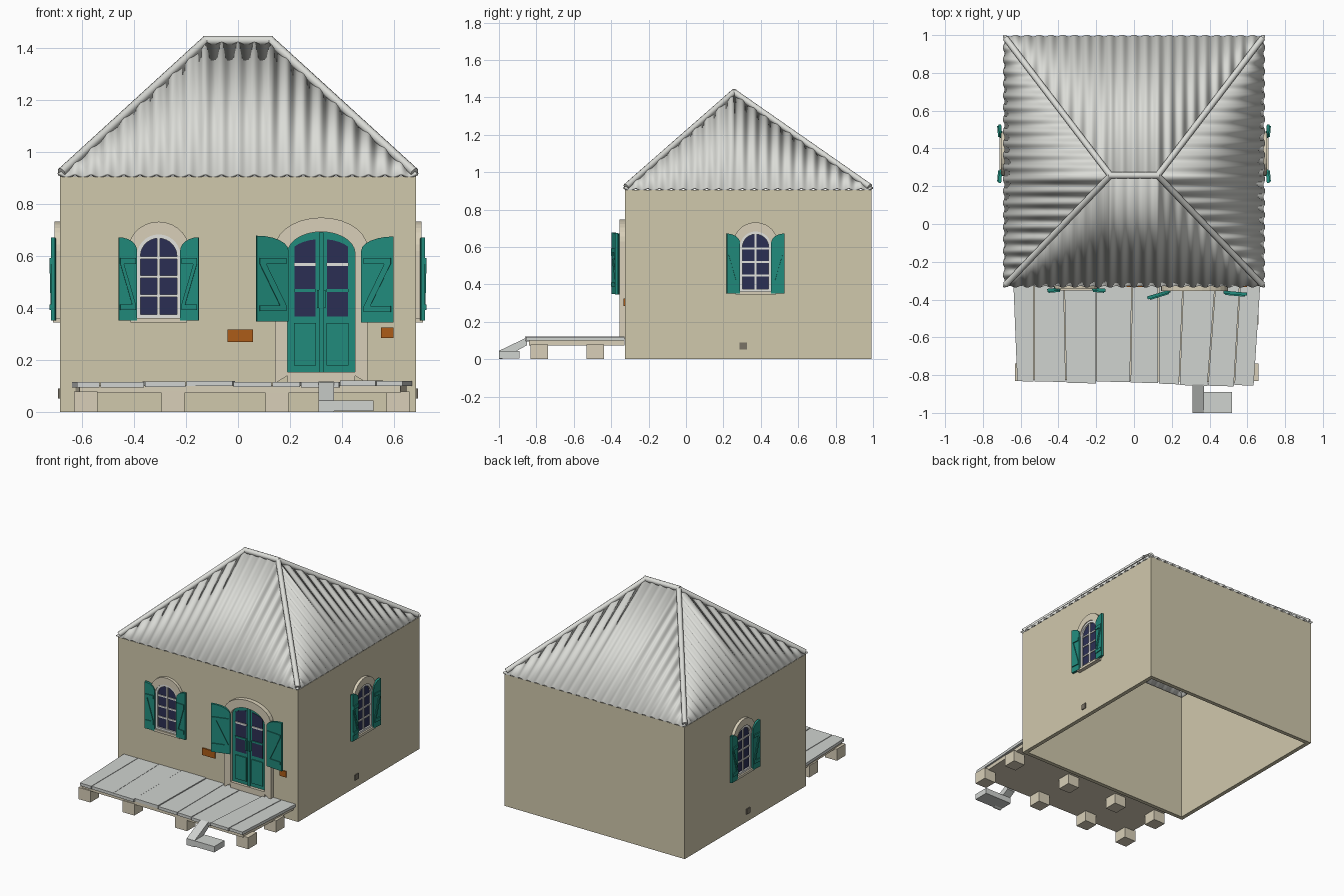
import bpy, bmesh, math, random
from mathutils import Matrix, Vector

if "Cube" in bpy.data.objects:
    bpy.data.objects.remove(bpy.data.objects["Cube"])

random.seed(4)


def material(name, r, g, b):
    m = bpy.data.materials.new(name)
    lin = [(c / 255 / 12.92 if c < 11 else ((c / 255 + 0.055) / 1.055) ** 2.4) for c in (r, g, b)]
    m.diffuse_color = (*lin, 1)
    m.use_nodes = True
    m.node_tree.nodes["Principled BSDF"].inputs["Base Color"].default_value = m.diffuse_color
    return m


PLASTER = material("plaster", 208, 200, 172)
STONE = material("trim_stone", 216, 207, 184)
ROOF = material("roof_metal", 219, 220, 215)
DECK = material("deck_grey", 208, 211, 208)
TEAL = material("teal_paint", 33, 139, 124)
GLASS = material("dark_glass", 43, 47, 84)
WHITE = material("white_paint", 226, 226, 222)
SIGN = material("orange_plaque", 172, 92, 24)
VENT = material("vent_grey", 120, 114, 102)


def finish(name, bm, mat):
    bmesh.ops.recalc_face_normals(bm, faces=bm.faces)
    me = bpy.data.meshes.new(name)
    bm.to_mesh(me)
    bm.free()
    me.materials.append(mat)
    ob = bpy.data.objects.new(name, me)
    bpy.context.collection.objects.link(ob)
    return ob


def smooth(ob, deg=40):
    bpy.ops.object.select_all(action='DESELECT')
    ob.select_set(True)
    bpy.context.view_layer.objects.active = ob
    bpy.ops.object.shade_smooth_by_angle(angle=math.radians(deg))


def prism(name, pts, w0, w1, mat, M=Matrix()):
    """Extrude a 2D outline from w0 to w1 in the local frame M."""
    bm = bmesh.new()
    lo = [bm.verts.new(M @ Vector((u, v, w0))) for u, v in pts]
    hi = [bm.verts.new(M @ Vector((u, v, w1))) for u, v in pts]
    bm.faces.new(lo)
    bm.faces.new(hi)
    for i in range(len(pts)):
        j = (i + 1) % len(pts)
        bm.faces.new((lo[i], lo[j], hi[j], hi[i]))
    return finish(name, bm, mat)


def rect(u0, u1, v0, v1):
    return [(u0, v0), (u1, v0), (u1, v1), (u0, v1)]


def arch(a, z0, zs, zt, n=14):
    curve = [(a * math.cos(math.pi * i / n), zs + (zt - zs) * math.sin(math.pi * i / n)) for i in range(n + 1)]
    return [(a, z0)] + curve + [(-a, z0)]


def rod(name, a, b, r, mat):
    a, b = Vector(a), Vector(b)
    d = b - a
    M = Matrix.Translation((a + b) / 2) @ d.to_track_quat('Z', 'Y').to_matrix().to_4x4()
    bm = bmesh.new()
    bmesh.ops.create_cone(bm, cap_ends=True, segments=10, radius1=r, radius2=r, depth=d.length, matrix=M)
    smooth(finish(name, bm, mat))


def wall_frame(origin, u, w):
    """Local frame on a wall: u along it, v up, w outward."""
    M = Matrix((u, (0, 0, 1), w)).transposed().to_4x4()
    M.translation = origin
    return M


# --- hollow walls, open below
x, y0, y1 = 0.685, -0.325, 0.992
bm = bmesh.new()
bmesh.ops.create_cube(bm, size=1, matrix=Matrix.Translation((0, (y0 + y1) / 2, 0.4525))
                      @ Matrix.Diagonal((2 * x, y1 - y0, 0.905, 1)))
bmesh.ops.delete(bm, geom=[f for f in bm.faces if abs(f.normal.z) > 0.5], context='FACES_ONLY')
walls = finish("walls", bm, PLASTER)
mod = walls.modifiers.new("thickness", 'SOLIDIFY')
mod.thickness, mod.offset, mod.use_even_offset = 0.028, -1, True


# --- corrugated hip roof
def slope(name, A, B, C, D, period=0.0625, amp=0.007):
    A, B, C, D = map(Vector, (A, B, C, D))
    L = (B - A).length
    e = (B - A) / L
    ta, tb = (C - A).dot(e), (B - D).dot(e)
    up = (C - A) - e * ta
    nrm = e.cross(up).normalized()
    bm = bmesh.new()
    n = round(L / period) * 8
    prev = None
    for i in range(n + 1):
        t = L * i / n
        f = min(1, t / ta, (L - t) / tb)
        base = A + e * t + nrm * amp * math.cos(2 * math.pi * i / 8)
        col = (bm.verts.new(base), bm.verts.new(base + up * max(f, 0.001)))
        if prev:
            bm.faces.new((prev[0], col[0], col[1], prev[1]))
        prev = col
    ob = finish(name, bm, ROOF)
    # face the sheet outward, then thicken it inward
    if ob.data.polygons[n // 2].normal.z < 0:
        ob.data.flip_normals()
    smooth(ob, 50)
    m = ob.modifiers.new("sheet", 'SOLIDIFY')
    m.thickness, m.offset = 0.01, -1


ez = 0.912
FL, FR, BR, BL = (-0.69, -0.332, ez), (0.69, -0.332, ez), (0.69, 0.997, ez), (-0.69, 0.997, ez)
RL, RR = (-0.125, 0.257, 1.428), (0.125, 0.257, 1.428)
slope("roof_front", FL, FR, RL, RR)
slope("roof_right", FR, BR, RR, RR)
slope("roof_back", BR, BL, RR, RL)
slope("roof_left", BL, FL, RL, RL)
for nm, c, r in (("front_left", FL, RL), ("front_right", FR, RR), ("back_right", BR, RR), ("back_left", BL, RL)):
    rod("hip_cap_" + nm, Vector(c).lerp(Vector(r), 0.02), r, 0.017, ROOF)
rod("ridge_cap", (-0.135, 0.257, 1.428), (0.135, 0.257, 1.428), 0.018, ROOF)


# --- shutters: board with a curved top and a Z of battens
def shutter(name, M, side, hinge, length, z0, zs, zt, angle, w=0.012):
    S = (M @ Matrix.Translation((side * hinge, 0, w)) @ Matrix.Diagonal((side, 1, 1, 1))
         @ Matrix.Rotation(-math.radians(angle), 4, 'Y'))
    top = [(length * (1 - math.cos(k * math.pi / 12)), zs + (zt - zs) * math.sin(k * math.pi / 12)) for k in range(7)]
    prism(name + "_board", [(length, z0), (0, z0)] + top, 0, 0.016, TEAL, S)
    h, e = 0.022, length * 0.08
    lo, hi = z0 + 0.04, zs - 0.05
    for k, z in enumerate((lo, hi)):
        prism(f"{name}_batten_{k}", rect(e, length - e, z, z + h), 0.016, 0.022, TEAL, S)
    d = length * 0.2
    prism(name + "_brace", [(e, lo + h), (e + d, lo + h), (length - e, hi), (length - e - d, hi)],
          0.016, 0.022, TEAL, S)


# --- arched windows
def window(name, M):
    a, z0, zs = 0.084, 0.36, 0.60
    outer, inner = arch(a, z0, zs, 0.683), arch(0.07, z0, zs, 0.668)
    prism(name + "_surround", arch(0.118, z0, 0.62, 0.732) + outer[::-1], -0.005, 0.02, STONE, M)
    prism(name + "_sill", rect(-0.108, 0.108, 0.345, 0.362), -0.005, 0.026, STONE, M)
    prism(name + "_glass", outer, -0.003, 0.004, GLASS, M)
    prism(name + "_frame", outer + inner[::-1], 0, 0.015, WHITE, M)
    prism(name + "_frame_foot", rect(-a, a, 0.36, 0.375), 0, 0.015, WHITE, M)
    prism(name + "_mullion", rect(-0.006, 0.006, 0.37, 0.675), 0, 0.011, WHITE, M)
    for i, z in enumerate((0.447, 0.52, 0.593)):
        prism(f"{name}_bar_{i}", rect(-0.075, 0.075, z - 0.005, z + 0.005), 0, 0.01, WHITE, M)
    for s, nm in ((-1, "left"), (1, "right")):
        shutter(f"{name}_shutter_{nm}", M, s, 0.084, 0.071, 0.352, 0.62, 0.672, 5)


front = lambda cx: wall_frame((cx, y0, 0), (1, 0, 0), (0, -1, 0))
window("front_window", front(-0.305))
for s, nm in ((1, "right"), (-1, "left")):
    window(nm + "_window", wall_frame((s * x, 0.372, 0), (0, s, 0), (s, 0, 0)))
    # small wall vent
    V = wall_frame((s * x, 0.305, 0), (0, s, 0), (s, 0, 0))
    prism(nm + "_vent", rect(-0.02, 0.02, 0.052, 0.09), -0.005, 0.006, VENT, V)

# --- double door
D = front(0.32)
opening = arch(0.13, 0.14, 0.61, 0.693)
prism("door_surround", arch(0.178, 0.11, 0.63, 0.748) + opening[::-1], -0.005, 0.03, STONE, D)
prism("door_threshold", rect(-0.13, 0.13, 0.11, 0.155), -0.005, 0.028, STONE, D)
prism("door_panel", opening, -0.005, 0.008, TEAL, D)
prism("door_centre_strip", rect(-0.009, 0.009, 0.155, 0.69), 0.008, 0.016, TEAL, D)
for s, nm in ((-1, "left"), (1, "right")):
    S = D @ Matrix.Diagonal((s, 1, 1, 1))
    crown = [(u, 0.605 + 0.06 * math.sqrt(1 - (u / 0.12) ** 2)) for u in (0.103, 0.09, 0.07, 0.045, 0.022)]
    prism(f"door_glass_{nm}", [(0.022, 0.368), (0.103, 0.368)] + crown, 0.006, 0.011, GLASS, S)
    for i, z in enumerate((0.467, 0.567)):
        prism(f"door_bar_{nm}_{i}", rect(0.02, 0.105, z - 0.006, z + 0.006), 0.008, 0.016, WHITE if i else TEAL, S)
    prism(f"door_lower_panel_{nm}", rect(0.02, 0.105, 0.18, 0.343), 0.008, 0.015, TEAL, S)
    prism(f"door_handle_{nm}", rect(0.008, 0.017, 0.40, 0.47), 0.01, 0.03, TEAL, S)
shutter("door_shutter_left", D, -1, 0.13, 0.127, 0.348, 0.62, 0.678, 17, 0.022)
shutter("door_shutter_right", D, 1, 0.155, 0.124, 0.345, 0.62, 0.675, 5, 0.028)

# --- plaques
prism("plaque_large", rect(-0.04, 0.058, 0.27, 0.318), -0.002, 0.008, SIGN, front(0))
prism("plaque_small", rect(0.55, 0.598, 0.285, 0.325), -0.002, 0.008, SIGN, front(0))

# --- deck: uneven planks on a bearer slab and short posts
back = [-0.64, -0.53, -0.37, -0.2, -0.01, 0.13, 0.26, 0.43, 0.56, 0.67]
fore = [-0.62, -0.53, -0.36, -0.2, -0.02, 0.13, 0.24, 0.39, 0.53, 0.635]
g = 0.002
for i in range(9):
    yf = -0.828 - 0.0035 * i + random.uniform(-0.006, 0.006)
    dz = random.uniform(-0.004, 0.003)
    prism(f"deck_plank_{i}", [(fore[i] + g, yf), (fore[i + 1] - g, yf - 0.004), (back[i + 1] - g, -0.328),
                              (back[i] + g, -0.328)], 0.098 + dz, 0.118 + dz, DECK)
prism("deck_bearer", [(-0.61, -0.822), (0.625, -0.84), (0.65, -0.328), (-0.625, -0.328)], 0.074, 0.102, STONE)
for row, yc in enumerate((-0.785, -0.485)):
    for i, xc in enumerate((-0.585, -0.25, 0.15, 0.615)):
        prism(f"deck_post_{row}_{i}", rect(xc - 0.045, xc + 0.045, yc - 0.047, yc + 0.047), 0, 0.08, STONE)

# --- step hung from a sloping arm
prism("step", rect(0.31, 0.52, -1.0, -0.89), 0.005, 0.045, DECK)
A = wall_frame((0.31, 0, 0), (0, 1, 0), (1, 0, 0))
prism("step_arm", [(-1.0, 0), (-0.985, 0), (-0.85, 0.075), (-0.85, 0.117), (-1.0, 0.045)], 0, 0.06, DECK, A)
